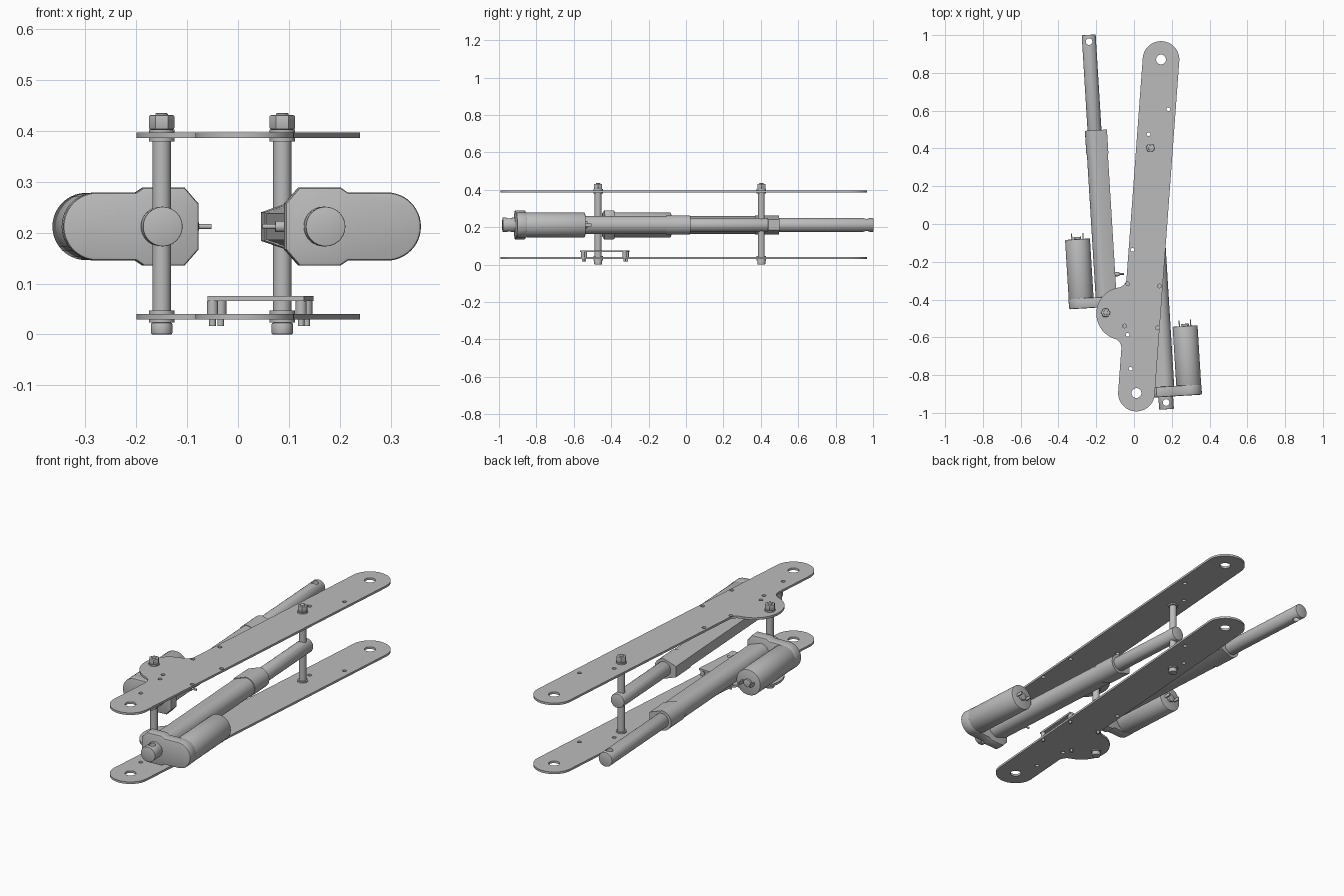
import bpy, bmesh
from math import sin, cos, pi, radians, sqrt, atan2
from mathutils import Matrix, Vector

cube = bpy.data.objects.get("Cube")
if cube:
    bpy.data.objects.remove(cube)

GREY = (0.5, 0.5, 0.5, 1)
metal = bpy.data.materials.new("grey metal")
metal.use_nodes = True
metal.diffuse_color = GREY
metal.node_tree.nodes["Principled BSDF"].inputs["Base Color"].default_value = GREY


def arc(cx, cy, r, a0, a1, n=16):
    return [(cx + r * cos(a0 + (a1 - a0) * i / n), cy + r * sin(a0 + (a1 - a0) * i / n))
            for i in range(n + 1)]


def circle(r, n=32, cx=0, cy=0):
    return arc(cx, cy, r, 0, 2 * pi, n)[:-1]


def finish(ob):
    bpy.ops.object.select_all(action='DESELECT')
    ob.select_set(True)
    bpy.context.view_layer.objects.active = ob
    bpy.ops.object.shade_smooth_by_angle(angle=radians(35))


def prism(name, pts, z0, z1, frame=Matrix(), bevel=0):
    """Extrude a 2D profile from z0 to z1 inside the given frame."""
    bm = bmesh.new()
    face = bm.faces.new([bm.verts.new((x, y, z0)) for x, y in pts])
    top = bmesh.ops.extrude_face_region(bm, geom=[face])["geom"]
    bmesh.ops.translate(bm, vec=(0, 0, z1 - z0),
                        verts=[v for v in top if isinstance(v, bmesh.types.BMVert)])
    bmesh.ops.recalc_face_normals(bm, faces=bm.faces)
    if bevel:
        rims = [e for e in bm.edges if abs(e.verts[0].co.z - e.verts[1].co.z) < 1e-6]
        bmesh.ops.bevel(bm, geom=rims, offset=bevel, segments=2, profile=0.5, affect='EDGES')
    me = bpy.data.meshes.new(name)
    bm.to_mesh(me)
    bm.free()
    me.materials.append(metal)
    ob = bpy.data.objects.new(name, me)
    bpy.context.collection.objects.link(ob)
    ob.matrix_world = frame
    finish(ob)
    return ob


def drill(ob, cutter):
    """Cut a hole and drop the cutter."""
    mod = ob.modifiers.new("hole", 'BOOLEAN')
    mod.operation, mod.solver, mod.object = 'DIFFERENCE', 'EXACT', cutter
    bpy.context.view_layer.objects.active = ob
    bpy.ops.object.modifier_apply(modifier=mod.name)
    bpy.data.objects.remove(cutter)
    finish(ob)


# Side plates: rounded bar with a filleted lobe and drilled holes
END_A, END_B = Vector((0.013, -0.895)), Vector((0.143, 0.871))
TILT = atan2(END_B.x - END_A.x, END_B.y - END_A.y)
LENGTH = (END_B - END_A).length
HALF, LOBE, FILLET = 0.097, 0.14, 0.05
LOBE_U, LOBE_V = -0.103, 0.414
plate_frame = Matrix.Translation(END_A.to_3d()) @ Matrix.Rotation(-TILT, 4, 'Z')
du = -HALF - FILLET - LOBE_U
dv = sqrt((LOBE + FILLET) ** 2 - du ** 2)
turn = atan2(dv, du)
outline = (arc(0, LENGTH, HALF, 0, pi, 32)
           + arc(LOBE_U + du, LOBE_V + dv, FILLET, 0, turn - pi, 10)
           + arc(LOBE_U, LOBE_V, LOBE, turn, 2 * pi - turn, 32)
           + arc(LOBE_U + du, LOBE_V - dv, FILLET, pi - turn, 0, 10)
           + arc(0, 0, HALF, pi, 2 * pi, 32))
screw_spots = [(0.135, -0.328), (0.124, -0.55), (-0.05, -0.54), (-0.034, -0.317)]
small_holes = screw_spots + [(0.182, 0.608), (0.077, 0.475), (-0.008, -0.137),
                             (-0.034, -0.587), (-0.018, -0.767)]
to_plate = plate_frame.inverted()


def side_plate(name, z):
    cu = bpy.data.curves.new(name, 'CURVE')
    cu.dimensions, cu.fill_mode, cu.extrude = '2D', 'BOTH', 0.0055
    loops = [outline, circle(0.026), circle(0.026, cy=LENGTH)]
    for x, y in small_holes:
        p = to_plate @ Vector((x, y, 0))
        loops.append(circle(0.01, 16, p.x, p.y))
    for pts in loops:
        sp = cu.splines.new('POLY')
        sp.points.add(len(pts) - 1)
        for point, (x, y) in zip(sp.points, pts):
            point.co = (x, y, 0, 1)
        sp.use_cyclic_u = True
    cu.materials.append(metal)
    ob = bpy.data.objects.new(name, cu)
    bpy.context.collection.objects.link(ob)
    ob.matrix_world = Matrix.Translation((0, 0, z)) @ plate_frame
    bpy.ops.object.select_all(action='DESELECT')
    ob.select_set(True)
    bpy.context.view_layer.objects.active = ob
    bpy.ops.object.convert(target='MESH')


side_plate("upper_plate", 0.391)
side_plate("lower_plate", 0.035)

# Cross bolts with heads, washers and hex nuts
PIN_FRONT, PIN_BACK = (-0.15, -0.47), (0.087, 0.403)
for label, pin in (("front", PIN_FRONT), ("back", PIN_BACK)):
    f = Matrix.Translation((pin[0], pin[1], 0))
    prism(label + "_bolt_shaft", circle(0.018), 0.01, 0.4, f)
    prism(label + "_bolt_thread", circle(0.012, 24), 0.4, 0.435, f, 0.002)
    prism(label + "_bolt_head", circle(0.021), 0, 0.023, f, 0.003)
    prism(label + "_hex_nut", circle(0.025, 6), 0.403, 0.431, f, 0.003)
    for i, (z0, z1) in enumerate([(0.023, 0.03), (0.04, 0.047), (0.379, 0.386), (0.396, 0.403)]):
        prism(f"{label}_washer_{i + 1}", circle(0.025), z0, z1, f)

# Linear actuators: s runs along the shaft, side puts the motor on +x or -x
AXIS_Z, LEAN = 0.212, radians(3.5)


def actuator(label, pin, side, reach):
    base = Matrix.Translation((pin[0], pin[1], AXIS_Z)) @ Matrix.Rotation(LEAN, 4, 'Z')
    along = base @ Matrix.Rotation(pi / 2, 4, 'X')

    def part(name, pts, s0, s1, bevel=0, u=0.0):
        return prism(f"{label}_{name}", [((x + u) * side, y) for x, y in pts],
                     -s0, -s1, along, bevel)

    def pin_hole(s, r):
        return prism("cutter", circle(r, 24), -0.1, 0.1, base @ Matrix.Translation((0, s, 0)))

    def housing(r, flat, nose):
        return arc(0, 0, r, -pi / 2, pi / 2, 20) + [(-nose, flat), (-nose, -flat)]

    # Rear mount and sliding rod, both drilled for pins
    drill(part("rear_mount", circle(0.039), -0.036, 0.05, 0.002), pin_hole(0, 0.0175))
    drill(part("rod", circle(0.037), 0.9, reach + 0.036, 0.003), pin_hole(reach, 0.0175))

    # Tube with a tapered back and a slightly larger end collar
    part("tube", housing(0.048, 0.026, 0.063), 0.08, 0.95)
    part("tube_collar", housing(0.051, 0.028, 0.066), 0.84, 0.968)

    # Gearbox
    half = [(0.048, 0.067), (0.033, 0.077), (-0.047, 0.077), (-0.075, 0.045)]
    part("gearbox", arc(0.125, 0, 0.067, -pi / 2, pi / 2, 24) + half
         + [(x, -y) for x, y in reversed(half)], 0.03, 0.085, 0.006)

    # Motor can, rear boss and terminals
    part("motor", circle(0.066, 40), 0.08, 0.398, 0.004, 0.125)
    part("motor_boss", circle(0.02, 24), 0.398, 0.41, 0.002, 0.125)
    tab = [(-0.003, -0.008), (0.003, -0.008), (0.003, 0.008), (-0.003, 0.008)]
    for i, offset in enumerate((-0.03, 0.03)):
        part(f"terminal_{i + 1}", tab, 0.395, 0.43, 0, 0.125 + offset)

    # Cable fitting on the side away from the motor
    out = base @ Matrix.Translation((0, 0.2, 0)) @ Matrix.Rotation(-side * pi / 2, 4, 'Y')
    prism(label + "_cable_fitting", circle(0.011, 16), 0.06, 0.085, out, 0.002)
    prism(label + "_cable_pin", circle(0.005, 12), 0.08, 0.11, out)


actuator("upper_actuator", PIN_FRONT, -1, 1.438)
actuator("lower_actuator", (0.17, -0.945), 1, 1.35)

# Small board on standoffs above the lower plate
board_frame = Matrix.Translation((0.044, -0.435, 0)) @ Matrix.Rotation(-TILT, 4, 'Z')
prism("board", [(-0.095, -0.125), (0.095, -0.125), (0.095, 0.125), (-0.095, 0.125)],
      0.066, 0.076, board_frame)
for i, (x, y) in enumerate(screw_spots):
    f = Matrix.Translation((x, y, 0))
    prism(f"standoff_{i + 1}", circle(0.011, 16), 0.04, 0.066, f)
    prism(f"standoff_screw_{i + 1}", circle(0.0065, 12), 0.017, 0.066, f)
